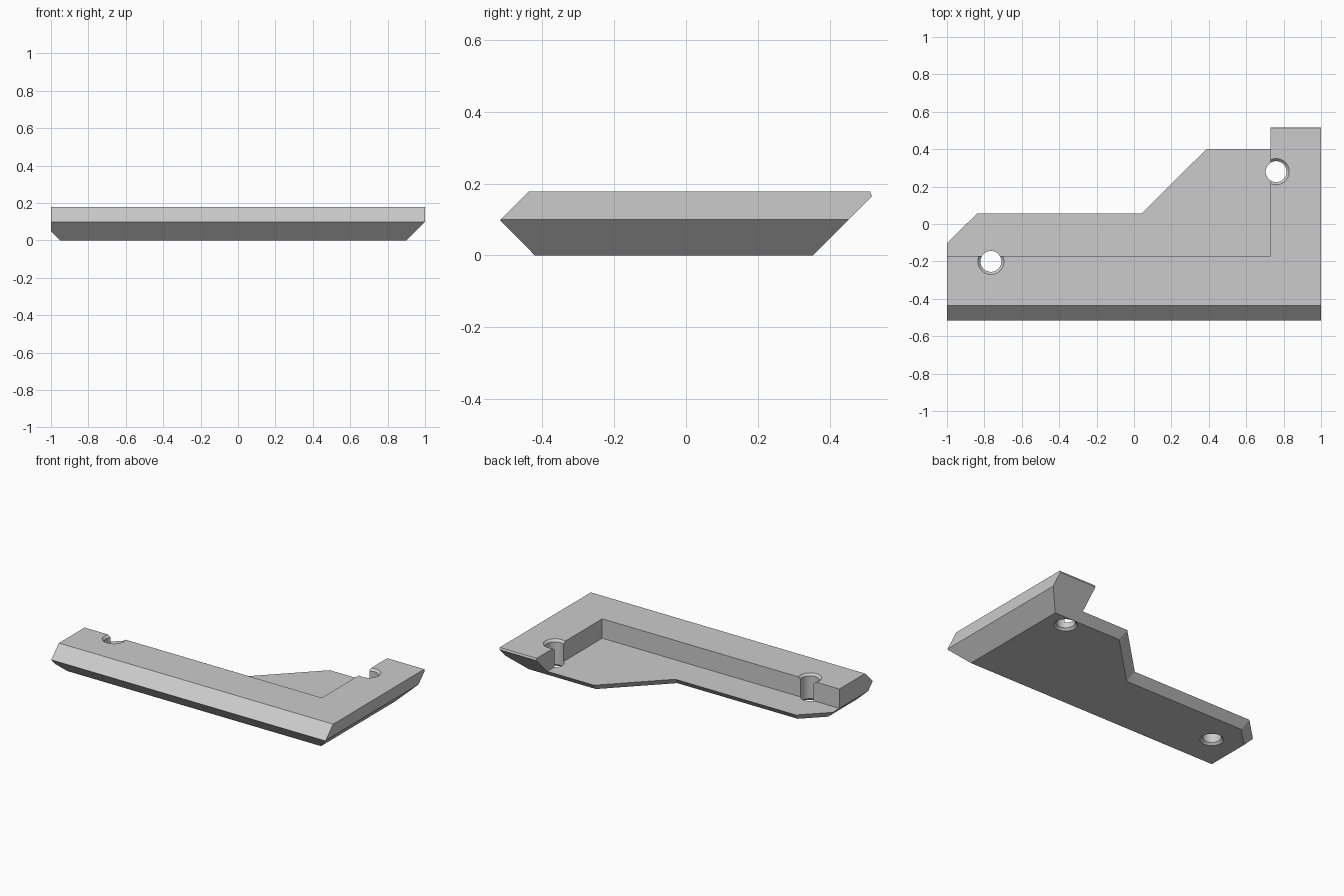
import bpy, bmesh, math
from mathutils import Vector

cube = bpy.data.objects.get("Cube")
if cube:
    bpy.data.objects.remove(cube)

TOP, FLOOR = 0.178, 0.05      # wall height, plate thickness
WALL_X, WALL_Y = 0.73, -0.17  # inner faces of the two walls

grey = bpy.data.materials.new("light_grey")
grey.use_nodes = True
colour = (0.6, 0.6, 0.6, 1)
grey.diffuse_color = colour
grey.node_tree.nodes["Principled BSDF"].inputs["Base Color"].default_value = colour


def finish(bm, name):
    bmesh.ops.recalc_face_normals(bm, faces=bm.faces[:])
    mesh = bpy.data.meshes.new(name)
    bm.to_mesh(mesh)
    bm.free()
    mesh.materials.append(grey)
    obj = bpy.data.objects.new(name, mesh)
    bpy.context.collection.objects.link(obj)
    return obj


def loft(bm, rings):
    """Skin a list of equal point rings and cap both ends."""
    loops = [[bm.verts.new(p) for p in ring] for ring in rings]
    for a, b in zip(loops, loops[1:]):
        for i in range(len(a)):
            j = (i + 1) % len(a)
            bm.faces.new((a[i], a[j], b[j], b[i]))
    bm.faces.new(loops[0])
    bm.faces.new(loops[-1])


def subtract(target, cutter):
    cutter.hide_render = True
    mod = target.modifiers.new("cut", "BOOLEAN")
    mod.operation, mod.solver, mod.object = "DIFFERENCE", "EXACT", cutter
    bpy.context.view_layer.objects.active = target
    bpy.ops.object.modifier_apply(modifier=mod.name)
    bpy.data.objects.remove(cutter)


# Bracket body: side profile extruded along x
profile = [(-0.42, 0), (0.352, 0), (0.517, 0.165), (0.512, TOP),
           (-0.437, TOP), (-0.517, 0.098)]
bm = bmesh.new()
loft(bm, [[(x, y, z) for y, z in profile] for x in (-1, 1)])

# Lower chamfers on both ends
for side, size in ((1, 0.1), (-1, 0.05)):
    cut = bmesh.ops.bisect_plane(
        bm, geom=bm.verts[:] + bm.edges[:] + bm.faces[:],
        plane_co=(side, 0, size), plane_no=Vector((side, 0, -1)).normalized(),
        clear_outer=True)
    rim = [e for e in cut["geom_cut"] if isinstance(e, bmesh.types.BMEdge)]
    bmesh.ops.holes_fill(bm, edges=rim, sides=0)
bracket = finish(bm, "corner_bracket")

# Pocket between the walls, open to the back and left
corners = [(-1.3, WALL_Y), (WALL_X, WALL_Y), (WALL_X, 0.9), (-1.3, 0.9)]
bm = bmesh.new()
loft(bm, [[(x, y, z) for x, y in corners] for z in (FLOOR, 0.3)])
subtract(bracket, finish(bm, "pocket_cutter"))

# Stepped back edge of the plate, undercut at 45 degrees
edge = [(-1.3, -0.4), (-0.84, 0.055), (0.04, 0.055), (0.89, 0.9), (-1.3, 0.9)]
lean = math.tan(math.radians(22.5))
bm = bmesh.new()
loft(bm, [[(x + lean * (FLOOR - z), y - (FLOOR - z), z) for x, y in edge]
          for z in (-0.05, 0.1)])
subtract(bracket, finish(bm, "edge_cutter"))

# Screw holes, countersunk at top and bottom
R, SINK, OVER = 0.056, 0.014, 0.02
levels = [(-OVER, R + SINK + OVER), (SINK, R),
          (TOP - SINK, R), (TOP + OVER, R + SINK + OVER)]
for cx, cy in ((-0.765, -0.2), (0.76, 0.28)):
    bm = bmesh.new()
    angles = [math.tau * i / 48 for i in range(48)]
    loft(bm, [[(cx + r * math.cos(a), cy + r * math.sin(a), z) for a in angles]
              for z, r in levels])
    subtract(bracket, finish(bm, "hole_cutter"))

# Smooth hole walls, sharp edges elsewhere
bpy.ops.object.select_all(action="DESELECT")
bracket.select_set(True)
bpy.context.view_layer.objects.active = bracket
bpy.ops.object.shade_smooth_by_angle(angle=math.radians(25))
